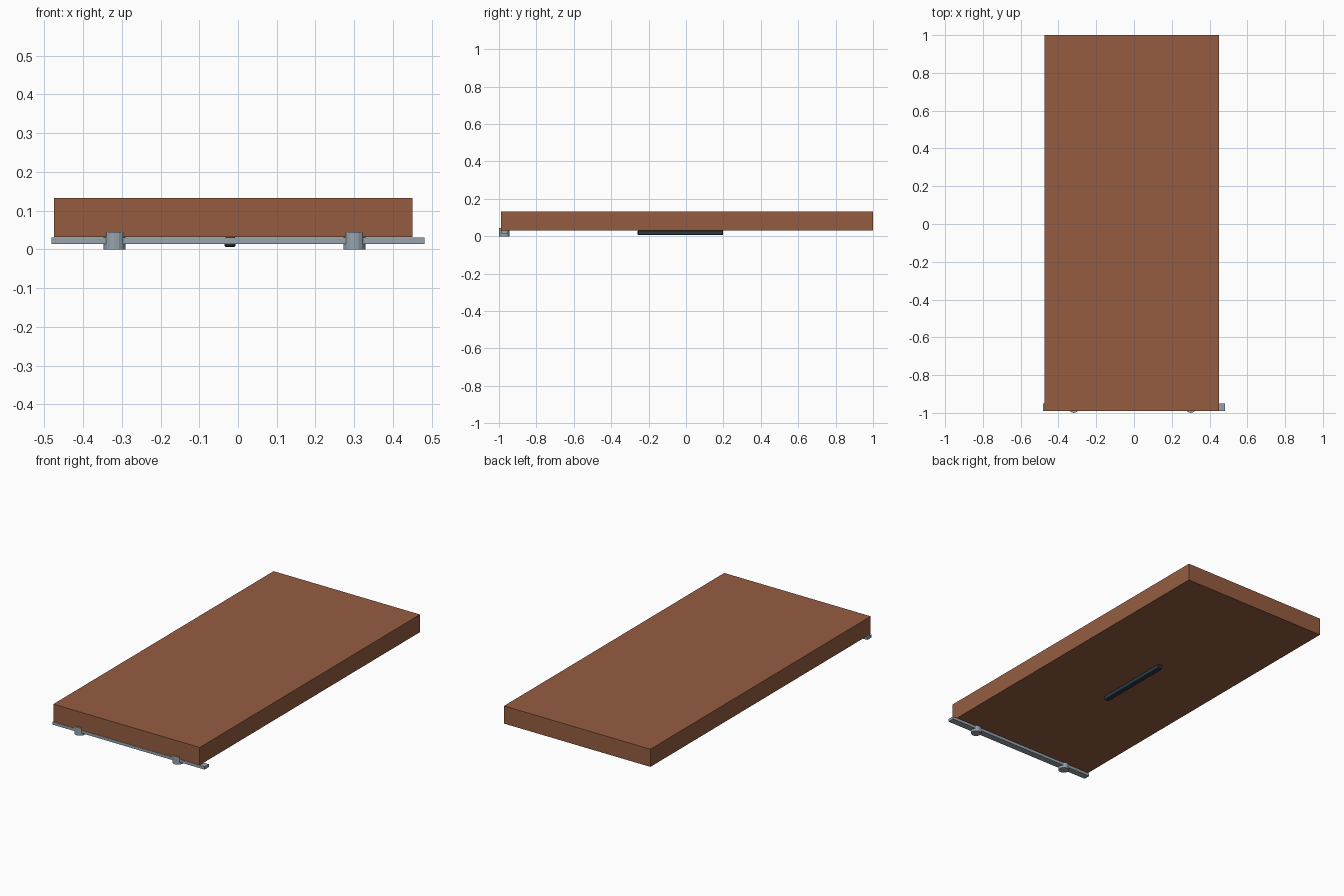
import bpy

if "Cube" in bpy.data.objects:
    bpy.data.objects.remove(bpy.data.objects["Cube"])


def material(name, rgb):
    m = bpy.data.materials.new(name)
    m.diffuse_color = (*rgb, 1)
    m.use_nodes = True
    m.node_tree.nodes["Principled BSDF"].inputs["Base Color"].default_value = m.diffuse_color
    return m


WOOD = material("wood", (0.30, 0.108, 0.053))
STEEL = material("steel", (0.31, 0.37, 0.42))
DARK = material("dark_metal", (0.025, 0.042, 0.056))


def box(name, x, y, z, mat, bevel=0):
    # box given by its (min, max) range on each axis
    centre = [(a + b) / 2 for a, b in (x, y, z)]
    bpy.ops.mesh.primitive_cube_add(size=1, location=centre)
    ob = bpy.context.object
    ob.name = name
    ob.scale = [b - a for a, b in (x, y, z)]
    bpy.ops.object.transform_apply(location=False, rotation=False, scale=True)
    ob.data.materials.append(mat)
    if bevel:
        mod = ob.modifiers.new("bevel", 'BEVEL')
        mod.width = bevel
        mod.segments = 1
    return ob


# main slab
box("door_panel", (-0.475, 0.451), (-0.99, 1.0), (0.032, 0.133), WOOD)

# long handle on the underside
box("pull_handle", (-0.035, -0.006), (-0.258, 0.199), (0.006, 0.033), DARK, 0.004)

# rail along the front edge
box("rail", (-0.481, 0.481), (-0.989, -0.951), (0.014, 0.030), STEEL)

# rollers carrying the slab on the rail
for side, x in (("left", -0.3185), ("right", 0.3005)):
    bpy.ops.mesh.primitive_cylinder_add(
        vertices=16, radius=0.0285, depth=0.045, location=(x, -0.9715, 0.0225))
    roller = bpy.context.object
    roller.name = side + "_roller"
    roller.data.materials.append(STEEL)
